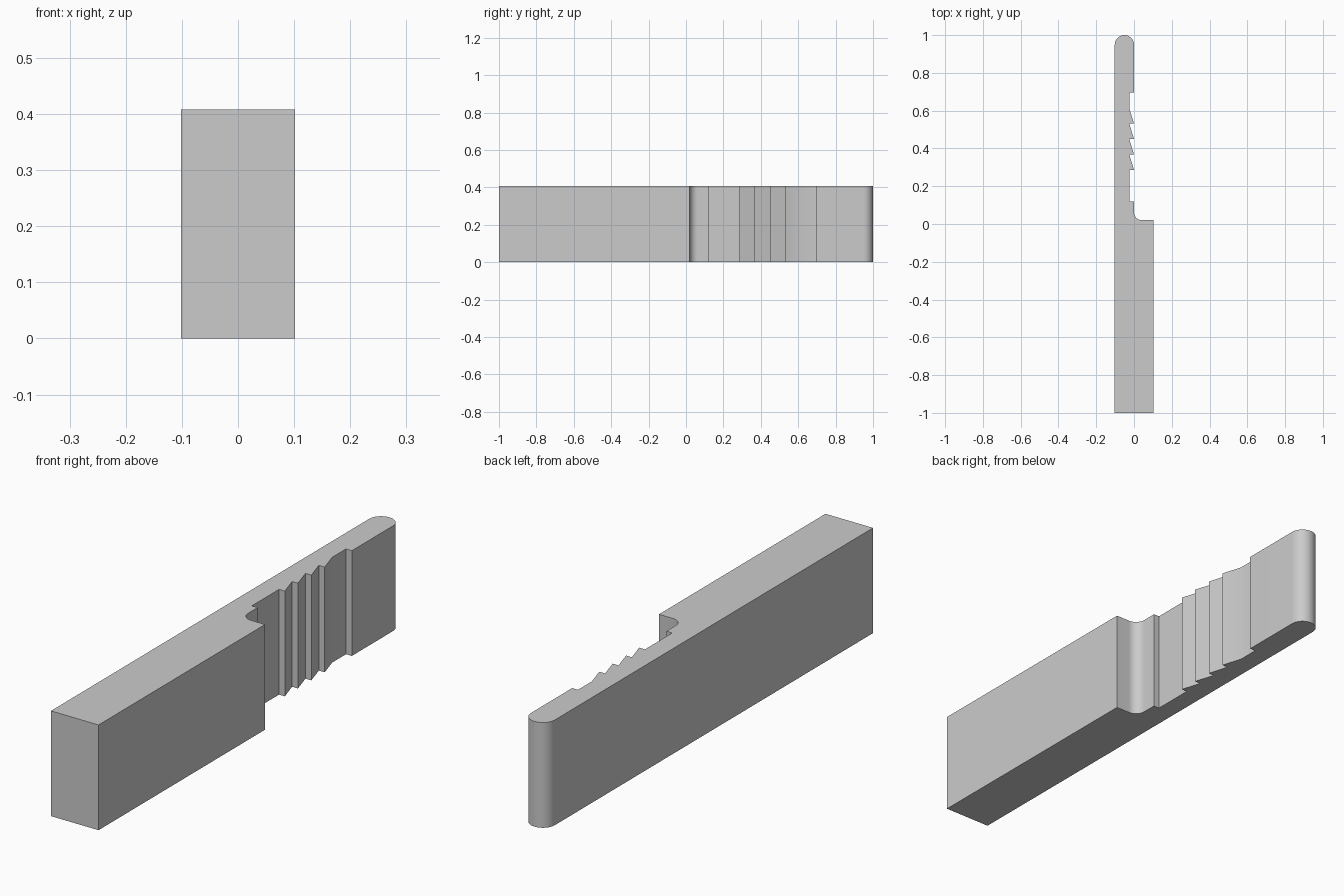
import bpy, bmesh
from math import sin, cos, pi

cube = bpy.data.objects.get("Cube")
if cube:
    bpy.data.objects.remove(cube, do_unlink=True)

HEIGHT = 0.408
HALF_W = 0.102      # half width of the thick block
DEPTH = -0.025      # floor of the notches on the thin arm
SHOULDER = 0.02     # where the block steps in to the arm


def arc(cx, cy, r, start, end, steps):
    """Points along a circular arc, both ends included."""
    return [(cx + r * cos(start + (end - start) * i / steps),
             cy + r * sin(start + (end - start) * i / steps))
            for i in range(steps + 1)]


# Thick block, then the filleted inner corner
outline = [(-HALF_W, -1), (HALF_W, -1), (HALF_W, SHOULDER)]
fillet = 0.042
outline += arc(fillet, SHOULDER + fillet, fillet, -pi / 2, -pi, 12)

# Wide notch followed by a row of saw teeth
outline += [(0, 0.12), (DEPTH, 0.12)]
teeth = [0.287, 0.367, 0.449, 0.531, 0.613]
for tip, root in zip(teeth, teeth[1:]):
    outline += [(DEPTH, tip), (0, tip)]
outline += [(DEPTH, teeth[-1]), (DEPTH, 0.697), (0, 0.697)]

# Rounded end of the arm
radius = HALF_W / 2
outline += arc(-radius, 1 - radius, radius, 0, pi, 32)

# Extrude the outline upwards
bm = bmesh.new()
base = bm.faces.new([bm.verts.new((x, y, 0)) for x, y in outline])
extruded = bmesh.ops.extrude_face_region(bm, geom=[base], use_keep_orig=True)
top_verts = [g for g in extruded["geom"] if isinstance(g, bmesh.types.BMVert)]
bmesh.ops.translate(bm, verts=top_verts, vec=(0, 0, HEIGHT))
bmesh.ops.recalc_face_normals(bm, faces=bm.faces)
mesh = bpy.data.meshes.new("notched_bar")
bm.to_mesh(mesh)
bm.free()

bar = bpy.data.objects.new("notched_bar", mesh)
bpy.context.collection.objects.link(bar)

# Plain grey material
grey = bpy.data.materials.new("light_grey")
grey.use_nodes = True
colour = (0.6, 0.6, 0.6, 1)
grey.diffuse_color = colour
grey.node_tree.nodes["Principled BSDF"].inputs["Base Color"].default_value = colour
mesh.materials.append(grey)

# Smooth the curved walls, keep the corners sharp
bpy.ops.object.select_all(action="DESELECT")
bar.select_set(True)
bpy.context.view_layer.objects.active = bar
bpy.ops.object.shade_smooth_by_angle()
